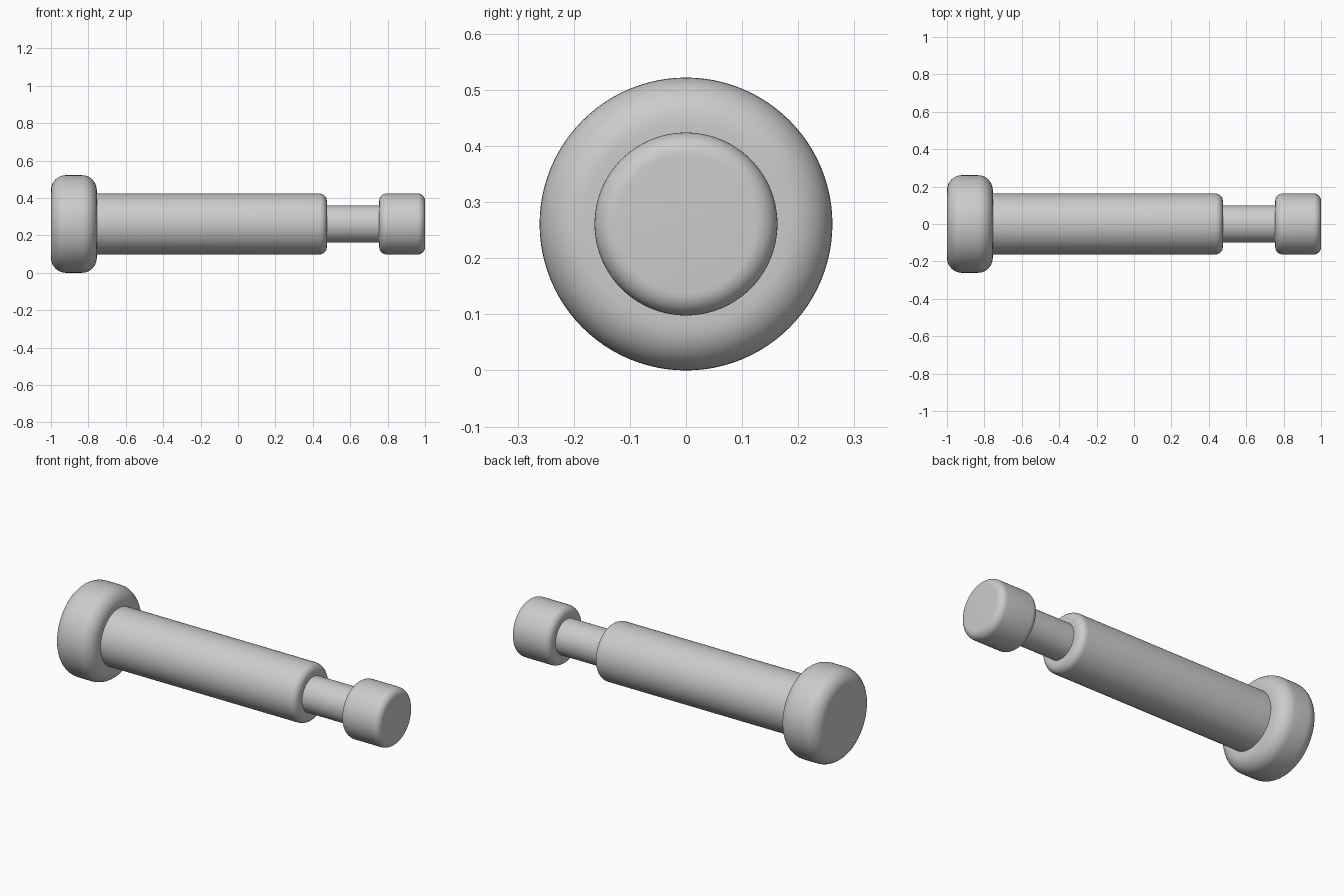
import bpy
import bmesh
import math

SIDES = 96
AXIS_Z = 0.261
SHAFT_R = 0.163
NECK_R = 0.1

cube = bpy.data.objects.get("Cube")
if cube:
    bpy.data.objects.remove(cube, do_unlink=True)

grey = bpy.data.materials.new("plain grey")
grey.use_nodes = True
grey.diffuse_color = (0.6, 0.6, 0.6, 1)
grey.node_tree.nodes["Principled BSDF"].inputs["Base Color"].default_value = grey.diffuse_color


def fillet(x, radius, size, start, steps=10):
    """Quarter-round corner around the centre (x, radius)."""
    angles = [math.radians(start - 90 * i / steps) for i in range(steps + 1)]
    return [(x + size * math.cos(a), radius + size * math.sin(a)) for a in angles]


def turned_part(name, profile):
    """Spin a list of (x, radius) points about the long axis."""
    bm = bmesh.new()
    verts = [bm.verts.new((x, 0, r)) for x, r in profile]
    edges = [bm.edges.new(pair) for pair in zip(verts, verts[1:])]
    bmesh.ops.spin(bm, geom=verts + edges, cent=(0, 0, 0), axis=(1, 0, 0),
                   angle=math.tau, steps=SIDES, use_duplicate=False)
    bmesh.ops.remove_doubles(bm, verts=bm.verts, dist=0.0001)
    bmesh.ops.recalc_face_normals(bm, faces=bm.faces)
    # Keep open tubes facing away from the axis
    if sum(f.normal.y * f.calc_center_median().y for f in bm.faces) < 0:
        bmesh.ops.reverse_faces(bm, faces=bm.faces)
    mesh = bpy.data.meshes.new(name)
    bm.to_mesh(mesh)
    bm.free()
    mesh.materials.append(grey)
    obj = bpy.data.objects.new(name, mesh)
    obj.location.z = AXIS_Z
    bpy.context.collection.objects.link(obj)
    bpy.ops.object.select_all(action="DESELECT")
    obj.select_set(True)
    bpy.context.view_layer.objects.active = obj
    bpy.ops.object.shade_smooth_by_angle(angle=math.radians(30))


def rounded_disc(x0, x1, radius, size, inner_left, inner_right):
    """Cylinder profile with both rims rounded."""
    return ([(x0, inner_left)]
            + fillet(x0 + size, radius - size, size, 180)
            + fillet(x1 - size, radius - size, size, 90)
            + [(x1, inner_right)])


# Wide rounded head
turned_part("head", rounded_disc(-1, -0.755, 0.261, 0.08, 0, SHAFT_R))

# Long shaft, rounded only at the neck end
turned_part("shaft", [(-0.755, SHAFT_R)]
            + fillet(0.475 - 0.04, SHAFT_R - 0.04, 0.04, 90)
            + [(0.475, NECK_R)])

# Thin neck
turned_part("neck", [(0.475, NECK_R), (0.755, NECK_R)])

# Small rounded tip
turned_part("tip", rounded_disc(0.755, 1, SHAFT_R, 0.04, NECK_R, 0))
